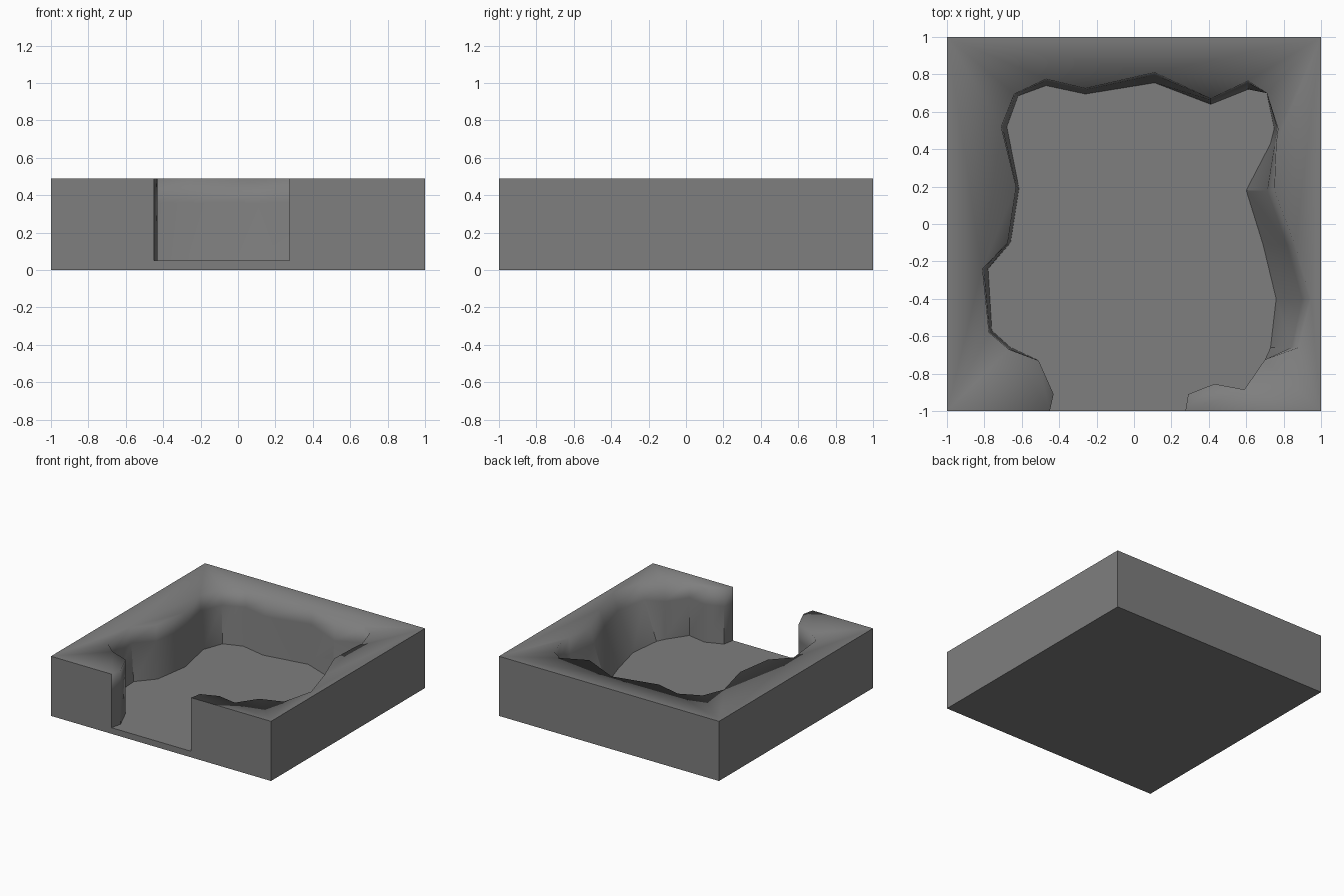
import bpy, bmesh
from math import radians

if "Cube" in bpy.data.objects:
    bpy.data.objects.remove(bpy.data.objects["Cube"])

H, FLOOR, MID = 0.49, 0.05, 0.36

# Cavity outline: (floor x, floor y, outward shift x, outward shift y at the rim)
outline = [
    (.275, -1, 0, 0), (.29, -.91, 0, 0), (.43, -.855, 0, 0), (.59, -.885, 0, 0),
    (.70, -.725, 0, 0), (.73, -.66, .15, 0), (.76, -.40, .185, 0), (.69, -.11, .17, 0),
    (.60, .18, .15, 0), (.73, .43, .03, 0), (.75, .51, .02, 0), (.71, .70, 0, 0),
    (.61, .72, 0, .045), (.41, .64, 0, .03), (.11, .755, 0, .055), (-.26, .695, 0, .03),
    (-.47, .74, 0, .035), (-.62, .685, -.02, .01), (-.68, .52, -.03, 0),
    (-.615, .19, -.015, .01), (-.66, -.10, -.015, 0), (-.78, -.24, -.03, 0),
    (-.76, -.57, -.015, -.01), (-.66, -.66, -.01, -.01), (-.51, -.73, 0, 0),
    (-.43, -.91, 0, 0), (-.45, -1, 0, 0)]

bm = bmesh.new()


def ring(z, k):
    return [bm.verts.new((x + k * dx, y + k * dy, z)) for x, y, dx, dy in outline]


# Cavity rings and outer block corners
low, mid, top = ring(FLOOR, 0), ring(MID, .75), ring(H, 1)
corners = [(-1, -1), (1, -1), (1, 1), (-1, 1)]
base = [bm.verts.new((x, y, 0)) for x, y in corners]
lid = [bm.verts.new((x, y, H)) for x, y in corners]

# Flat parts: floor, underside, three plain sides and the notched front
flat = [bm.faces.new(low), bm.faces.new(base[::-1])]
for i in (1, 2, 3):
    j = (i + 1) % 4
    flat.append(bm.faces.new((base[i], base[j], lid[j], lid[i])))
flat.append(bm.faces.new([base[0], base[1], lid[1], top[0], mid[0], low[0],
                          low[-1], mid[-1], top[-1], lid[0]]))

# Smooth parts: cavity walls and the rim
for a, b in ((low, mid), (mid, top)):
    for i in range(len(a) - 1):
        bm.faces.new((a[i + 1], a[i], b[i], b[i + 1]))
bm.faces.new([lid[1], lid[2], lid[3], lid[0]] + top[::-1])
bmesh.ops.recalc_face_normals(bm, faces=bm.faces[:])

# Crisp outer and floor edges, and creases on the lower wall corners
flat_set, low_set = set(flat), set(low)
for f in bm.faces:
    f.smooth = f not in flat_set
for e in bm.edges:
    touches_flat = any(f in flat_set for f in e.link_faces)
    crease = any(v in low_set for v in e.verts) and e.calc_face_angle(0) > radians(35)
    e.smooth = not (touches_flat or crease)
bmesh.ops.triangulate(bm, faces=[f for f in bm.faces if len(f.verts) > 4])

mesh = bpy.data.meshes.new("hollowed_block")
bm.to_mesh(mesh)
bm.free()
block = bpy.data.objects.new("hollowed_block", mesh)
bpy.context.collection.objects.link(block)

# Dark stone colour
stone = bpy.data.materials.new("dark_stone")
stone.diffuse_color = (0.21, 0.21, 0.21, 1)
stone.use_nodes = True
stone.node_tree.nodes["Principled BSDF"].inputs["Base Color"].default_value = stone.diffuse_color
mesh.materials.append(stone)
